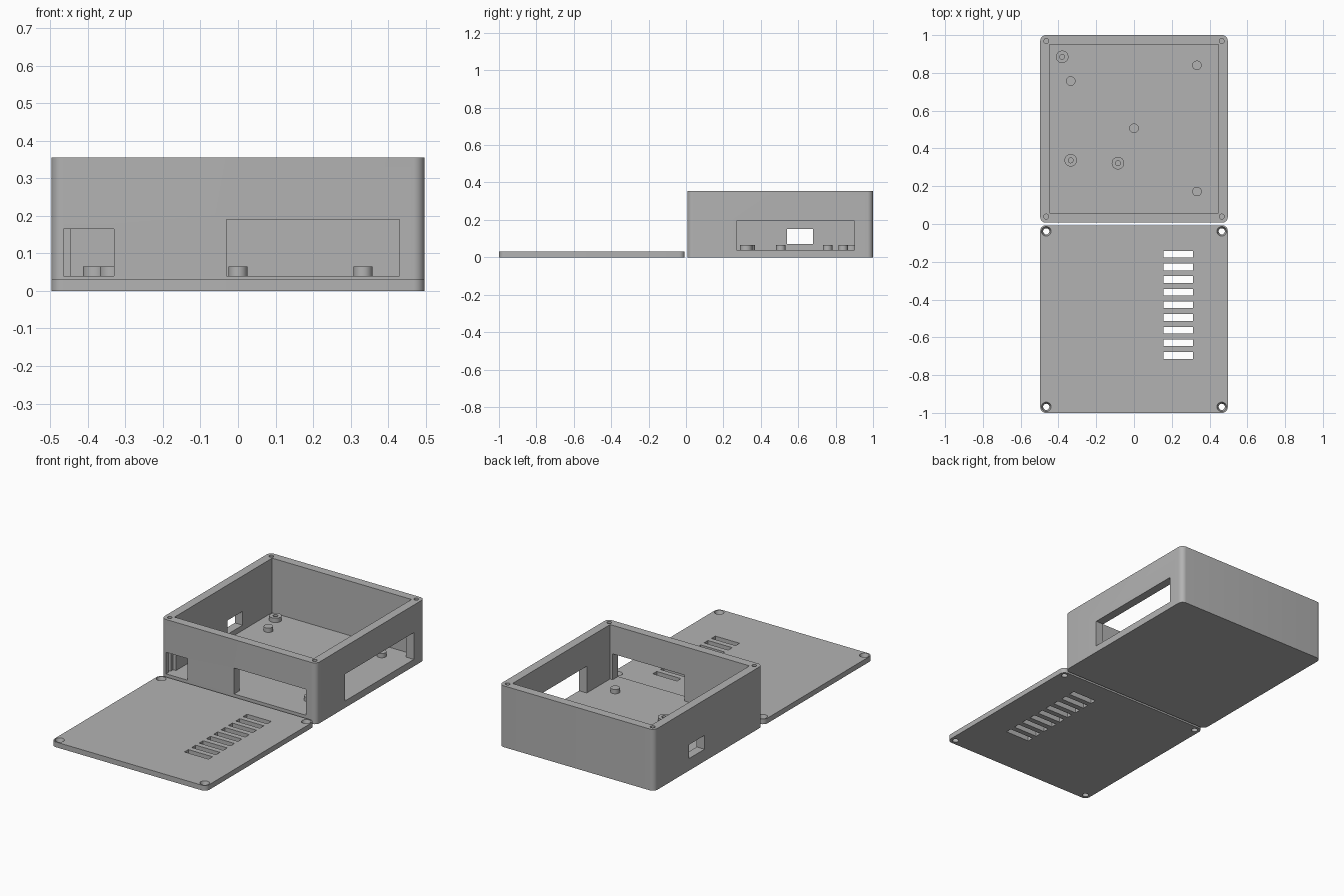
import bpy
import bmesh
import math
from mathutils import Matrix, Vector

cube = bpy.data.objects.get("Cube")
if cube:
    bpy.data.objects.remove(cube)

grey = bpy.data.materials.new("plain grey")
grey.use_nodes = True
grey.diffuse_color = (0.45, 0.45, 0.45, 1)
grey.node_tree.nodes["Principled BSDF"].inputs["Base Color"].default_value = grey.diffuse_color

HALF = 0.4965      # half width of the box and the lid
GAP = 0.007        # half the gap between them
HEIGHT, FLOOR, WALL, LID = 0.355, 0.04, 0.05, 0.03
SCREW = 0.032      # screw distance from the outer edges


def make_object(name, bm):
    bmesh.ops.recalc_face_normals(bm, faces=bm.faces)
    mesh = bpy.data.meshes.new(name)
    bm.to_mesh(mesh)
    bm.free()
    mesh.materials.append(grey)
    obj = bpy.data.objects.new(name, mesh)
    bpy.context.collection.objects.link(obj)
    return obj


def add_block(bm, low, high):
    low, high = Vector(low), Vector(high)
    place = Matrix.Translation((low + high) / 2) @ Matrix.Diagonal((*(high - low), 1))
    return bmesh.ops.create_cube(bm, size=1, matrix=place)["verts"]


def add_cone(bm, x, y, bottom, top, r_bottom, r_top):
    bmesh.ops.create_cone(bm, cap_ends=True, segments=32, radius1=r_bottom, radius2=r_top,
                          depth=top - bottom, matrix=Matrix.Translation((x, y, (bottom + top) / 2)))


def rounded_block(name, low, high, radius=0.03):
    """Block with rounded upright edges."""
    bm = bmesh.new()
    add_block(bm, low, high)
    upright = [e for e in bm.edges if abs(e.verts[0].co.z - e.verts[1].co.z) > 0.001]
    bmesh.ops.bevel(bm, geom=upright, offset=radius, segments=8, profile=0.5, affect='EDGES')
    return make_object(name, bm)


def cut(target, bm):
    """Subtract the cutter mesh and bake the result."""
    cutter = make_object("cutter", bm)
    cutter.hide_render = True
    mod = target.modifiers.new("cut", 'BOOLEAN')
    mod.operation, mod.solver, mod.object = 'DIFFERENCE', 'EXACT', cutter
    graph = bpy.context.evaluated_depsgraph_get()
    baked = bpy.data.meshes.new_from_object(target.evaluated_get(graph))
    target.modifiers.clear()
    target.data = baked
    bpy.data.objects.remove(cutter)


def smooth(obj):
    bpy.ops.object.select_all(action='DESELECT')
    obj.select_set(True)
    bpy.context.view_layer.objects.active = obj
    bpy.ops.object.shade_smooth_by_angle(angle=math.radians(30))


def corners(y_low, y_high):
    return [(sx * (HALF - SCREW), y) for sx in (-1, 1) for y in (y_low + SCREW, y_high - SCREW)]


# Open box with its cavity
box = rounded_block("box", (-HALF, GAP, 0), (HALF, 1, HEIGHT))
bm = bmesh.new()
add_block(bm, (-HALF + WALL, GAP + WALL, FLOOR), (HALF - WALL, 1 - WALL, 0.5))
cut(box, bm)

# Port openings in the front, left and right walls
bm = bmesh.new()
add_block(bm, (-0.465, -0.1, FLOOR), (-0.33, 0.07, 0.165))
add_block(bm, (-0.03, -0.1, FLOOR), (0.43, 0.07, 0.19))
add_block(bm, (0.43, 0.27, FLOOR), (0.6, 0.9, 0.195))
add_block(bm, (-0.6, 0.54, 0.07), (-0.43, 0.68, 0.15))
cut(box, bm)

# Screw holes in the box corners
bm = bmesh.new()
for x, y in corners(GAP, 1):
    add_cone(bm, x, y, FLOOR, 0.5, 0.013, 0.013)
cut(box, bm)
smooth(box)

# Lid lying in front, with countersunk holes and vent slots
lid = rounded_block("lid", (-HALF, -1, 0), (HALF, -GAP, LID))
bm = bmesh.new()
for x, y in corners(-1, -GAP):
    add_cone(bm, x, y, -0.005, LID + 0.002, 0.015, 0.026)
for i in range(9):
    y = -0.16 - i * 0.067
    add_block(bm, (0.157, y - 0.018, -0.1), (0.312, y + 0.018, 0.1))
cut(lid, bm)
smooth(lid)


# Standoffs on the floor: hollow screw posts and plain pegs
def standoff(name, x, y, radius, hole=0):
    bm = bmesh.new()
    top = 0.065
    profile = [(radius, FLOOR - 0.002), (radius, top), (hole, top)]
    if hole:
        profile.append((hole, FLOOR - 0.002))
    verts = [bm.verts.new((x + r, y, z)) for r, z in profile]
    edges = [bm.edges.new(pair) for pair in zip(verts, verts[1:])]
    bmesh.ops.spin(bm, geom=verts + edges, cent=(x, y, 0), axis=(0, 0, 1),
                   angle=math.tau, steps=32, use_merge=True)
    bmesh.ops.remove_doubles(bm, verts=bm.verts, dist=0.0001)
    smooth(make_object(name, bm))


for x, y in ((-0.38, 0.885), (-0.335, 0.337), (-0.085, 0.322)):
    standoff("screw_post", x, y, 0.033, 0.013)
for x, y in ((-0.335, 0.757), (0.333, 0.84), (0, 0.507), (0.333, 0.172)):
    standoff("peg", x, y, 0.025)
